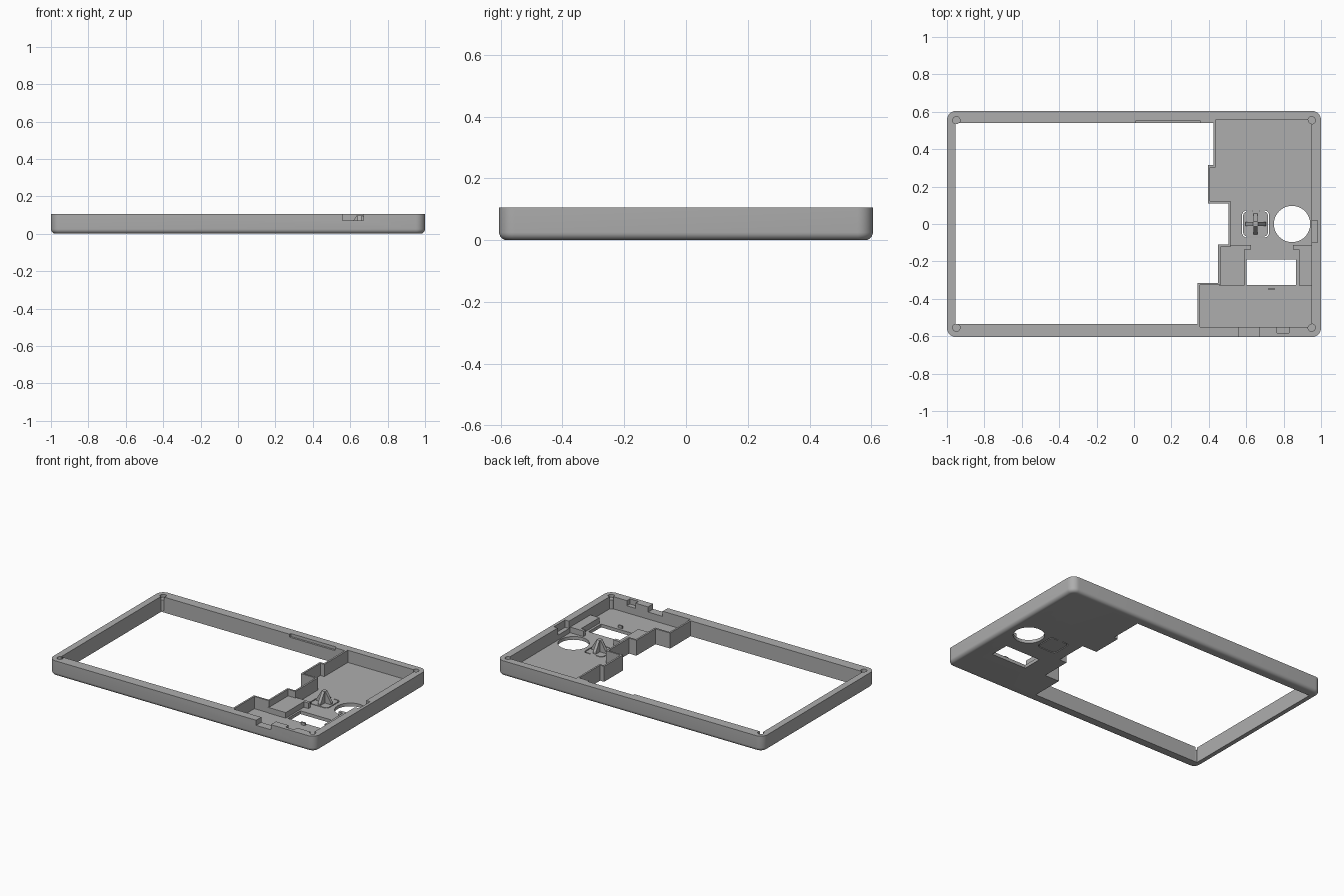
import bpy, bmesh, math
from mathutils import Matrix

if "Cube" in bpy.data.objects:
    bpy.data.objects.remove(bpy.data.objects["Cube"])

HX, HY, H, FLOOR = 1.0, 0.605, 0.105, 0.022

grey = bpy.data.materials.new("grey_plastic")
grey.diffuse_color = (0.42, 0.42, 0.42, 1)
grey.use_nodes = True
grey.node_tree.nodes["Principled BSDF"].inputs["Base Color"].default_value = grey.diffuse_color


def finish(name, bm):
    bmesh.ops.recalc_face_normals(bm, faces=bm.faces)
    me = bpy.data.meshes.new(name)
    bm.to_mesh(me)
    bm.free()
    me.materials.append(grey)
    ob = bpy.data.objects.new(name, me)
    bpy.context.collection.objects.link(ob)
    return ob


def loft(name, rings):
    """Closed solid through a list of equal-length point rings."""
    bm = bmesh.new()
    vs = [[bm.verts.new(p) for p in r] for r in rings]
    n = len(rings[0])
    for a, b in zip(vs, vs[1:]):
        for i in range(n):
            bm.faces.new((a[i], a[(i + 1) % n], b[(i + 1) % n], b[i]))
    bm.faces.new(vs[0][::-1])
    bm.faces.new(vs[-1])
    return finish(name, bm)


def prism(name, pts, z0, z1):
    return loft(name, [[(x, y, z) for x, y in pts] for z in (z0, z1)])


def box(name, x0, x1, y0, y1, z0, z1):
    return prism(name, [(x0, y0), (x1, y0), (x1, y1), (x0, y1)], z0, z1)


def rounded(cx, cy, hx, hy, r, seg=8):
    pts = []
    for k, (sx, sy) in enumerate(((1, 1), (-1, 1), (-1, -1), (1, -1))):
        for i in range(seg + 1):
            a = math.pi / 2 * (k + i / seg)
            pts.append((cx + sx * (hx - r) + r * math.cos(a),
                        cy + sy * (hy - r) + r * math.sin(a)))
    return pts


def circle(cx, cy, r, n=32):
    return [(cx + r * math.cos(2 * math.pi * i / n),
             cy + r * math.sin(2 * math.pi * i / n)) for i in range(n)]


def combine(target, tool, op='DIFFERENCE'):
    """Apply a boolean and remove the tool."""
    m = target.modifiers.new("bool", 'BOOLEAN')
    m.operation, m.solver, m.object = op, 'EXACT', tool
    dg = bpy.context.evaluated_depsgraph_get()
    me = bpy.data.meshes.new_from_object(target.evaluated_get(dg))
    target.modifiers.clear()
    target.data = me
    bpy.data.objects.remove(tool)


# Outer tray with rounded corners and a filleted bottom edge
R, FIL = 0.05, 0.025
rings = []
for i in range(7):
    a = math.pi / 2 * i / 6
    inset = FIL * (1 - math.sin(a))
    z = FIL * (1 - math.cos(a))
    rings.append([(x, y, z) for x, y in rounded(0, 0, HX - inset, HY - inset, R - inset)])
rings.append([(x, y, H) for x, y in rounded(0, 0, HX, HY, R)])
case = loft("case_frame", rings)

# Screen opening with a stepped right side
opening = [(-0.955, -0.535), (0.34, -0.535), (0.34, -0.315), (0.45, -0.315),
           (0.45, -0.11), (0.505, -0.11), (0.505, 0.11), (0.395, 0.11),
           (0.395, 0.315), (0.425, 0.315), (0.425, 0.54), (-0.955, 0.54)]
combine(case, prism("cut", opening, -0.1, 0.3))

# Control compartment, leaving a thin stepped wall
pocket = [(0.95, -0.55), (0.95, 0.555), (0.437, 0.555), (0.437, 0.303),
          (0.407, 0.303), (0.407, 0.122), (0.517, 0.122), (0.517, -0.122),
          (0.462, -0.122), (0.462, -0.327), (0.352, -0.327), (0.352, -0.55)]
combine(case, prism("cut", pocket, FLOOR, 0.3))

# Round hole and small window in the floor
combine(case, prism("cut", circle(0.845, 0, 0.097, 48), -0.1, 0.08))
combine(case, box("cut", 0.602, 0.866, -0.325, -0.19, -0.1, 0.08))

# Rim recesses and the front notch
for b in ((0.56, 0.67, -0.7, -0.54, 0.07, 0.3),
          (0.765, 0.83, -0.582, -0.54, 0.07, 0.3),
          (0.94, 0.98, -0.1, 0.02, 0.055, 0.3),
          (0.01, 0.352, 0.53, 0.553, 0.085, 0.3)):
    combine(case, box("cut", *b))

# Corner screw seats
for sx in (-1, 1):
    for sy in (-1, 1):
        c = (sx * 0.95, sy * 0.554)
        combine(case, prism("cut", circle(*c, 0.02, 24), 0.085, 0.3))
        prism("corner_boss", circle(*c, 0.0198, 24), 0.012, 0.0852)

# Slot around the flexible button, left open at a hinge
BX = 0.65
slot = prism("cut", rounded(BX, 0, 0.072, 0.072, 0.025), -0.1, 0.06)
combine(slot, prism("cut", rounded(BX, 0, 0.066, 0.066, 0.02), -0.2, 0.1))
combine(slot, box("cut", BX - 0.02, BX + 0.02, 0.05, 0.1, -0.2, 0.1))
combine(case, slot)

# Crossed tapering ribs on the button
for k in range(2):
    rib = loft("button_rib", [[(-0.055, y, FLOOR - 0.004), (0.055, y, FLOOR - 0.004),
                               (0.055, y, FLOOR + 0.012), (0.014, y, 0.1),
                               (-0.014, y, 0.1), (-0.055, y, FLOOR + 0.012)]
                              for y in (-0.01, 0.01)])
    rib.data.transform(Matrix.Translation((BX, 0, 0)) @ Matrix.Rotation(k * math.pi / 2, 4, 'Z'))

# Raised supports either side of the window
prism("left_support", [(0.455, -0.33), (0.59, -0.33), (0.59, -0.135), (0.625, -0.135),
                       (0.625, -0.113), (0.455, -0.113)], FLOOR - 0.004, 0.06)
prism("right_support", [(0.882, -0.33), (0.955, -0.33), (0.955, -0.113), (0.85, -0.113),
                        (0.85, -0.135), (0.882, -0.135)], FLOOR - 0.004, 0.06)
# Small clip in front of the window
box("window_clip", 0.72, 0.75, -0.353, -0.343, FLOOR - 0.004, 0.04)

# Smooth the rounded surfaces, keep hard edges
for ob in bpy.data.objects:
    ob.select_set(True)
bpy.context.view_layer.objects.active = case
bpy.ops.object.shade_smooth_by_angle(angle=math.radians(30))
